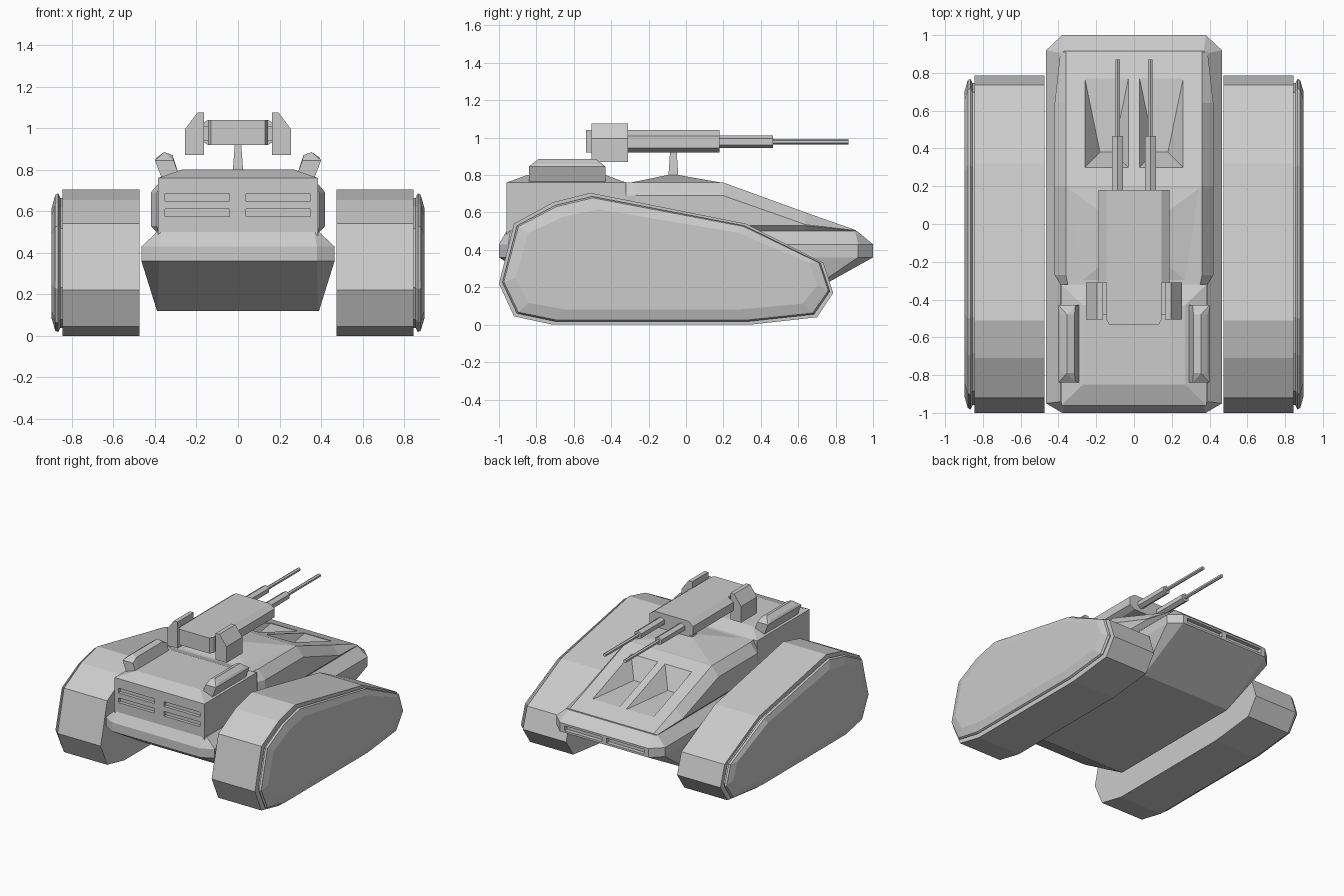
import bpy, bmesh, math

if "Cube" in bpy.data.objects:
    bpy.data.objects.remove(bpy.data.objects["Cube"])


def finish(bm, name):
    bmesh.ops.recalc_face_normals(bm, faces=bm.faces)
    me = bpy.data.meshes.new(name)
    bm.to_mesh(me)
    bm.free()
    ob = bpy.data.objects.new(name, me)
    bpy.context.collection.objects.link(ob)
    return ob


def loft(name, rings):
    """Skin a closed solid through rings with equal point counts."""
    bm = bmesh.new()
    vs = [[bm.verts.new(p) for p in r] for r in rings]
    n = len(vs[0])
    for a, b in zip(vs, vs[1:]):
        for i in range(n):
            j = (i + 1) % n
            bm.faces.new((a[i], a[j], b[j], b[i]))
    bm.faces.new(vs[0])
    bm.faces.new(vs[-1])
    return finish(bm, name)


def hull(name, pts):
    bm = bmesh.new()
    for p in pts:
        bm.verts.new(p)
    res = bmesh.ops.convex_hull(bm, input=bm.verts)
    loose = [v for v in bm.verts if not v.link_faces]
    bmesh.ops.delete(bm, geom=loose, context='VERTS')
    bmesh.ops.dissolve_limit(bm, angle_limit=0.01, verts=bm.verts, edges=bm.edges)
    return finish(bm, name)


def box(name, x0, x1, y0, y1, z0, z1):
    return hull(name, [(x, y, z) for x in (x0, x1) for y in (y0, y1) for z in (z0, z1)])


def rect(x, y0, y1, z):
    return [(-x, y0, z), (x, y0, z), (x, y1, z), (-x, y1, z)]


def section(half, y):
    """Symmetric cross-section at y from its right half, bottom to top."""
    return [(x, y, z) for x, z in half] + [(-x, y, z) for x, z in reversed(half)]


def cut(ob, cutters):
    bpy.context.view_layer.objects.active = ob
    for c in cutters:
        c.hide_render = True
        m = ob.modifiers.new("cut", 'BOOLEAN')
        m.operation = 'DIFFERENCE'
        m.solver = 'EXACT'
        m.object = c
        bpy.ops.object.modifier_apply(modifier=m.name)
        bpy.data.objects.remove(c)


# Lower hull: wide octagonal belt tapering to a narrower floor
def belt(x0, x1, yr, yrc, yfc, yf, z):
    return [(-x0, yr, z), (x0, yr, z), (x1, yrc, z), (x1, yfc, z),
            (x0, yf, z), (-x0, yf, z), (-x1, yfc, z), (-x1, yrc, z)]


lower = loft("lower_hull", [
    belt(0.385, 0.39, -0.6, -0.595, 0.565, 0.57, 0.12),
    belt(0.38, 0.465, -1.0, -0.95, 0.92, 1.0, 0.36),
    belt(0.38, 0.465, -1.0, -0.95, 0.92, 1.0, 0.43),
    belt(0.37, 0.39, -0.96, -0.94, 0.905, 0.915, 0.50)])
cut(lower, [box("nose_slot", min(s * .02, s * .34), max(s * .02, s * .34),
                0.97, 1.1, 0.376, 0.414) for s in (-1, 1)])

# Front deck: chamfered body sloping down to the nose
deck = loft("front_deck", [
    section([(.38, .48), (.385, .50), (.39, .53), (.39, .69), (.35, .76)], -0.32),
    section([(.38, .48), (.39, .50), (.42, .53), (.42, .69), (.36, .76)], -0.27),
    section([(.38, .48), (.39, .50), (.42, .53), (.42, .69), (.36, .76)], 0.20),
    section([(.38, .48), (.39, .50), (.42, .53), (.42, .535), (.36, .60)], 0.64),
    section([(.38, .48), (.385, .50), (.39, .502), (.39, .503), (.36, .505)], 0.91)])


# Two funnel-shaped recesses in the sloping deck
def recess(s):
    pts = [(s * x, y, .57) for x in (.11, .18) for y in (.38, .58)]
    for x in (.03, .26):
        for y in (.30, .77):
            z = .76 - .26 * (y - .2) / .71
            pts += [(s * x, y, z), (s * x, y, .9)]
    return hull("recess", pts)


cut(deck, [recess(-1), recess(1)])

# Rear engine box with hipped roof and four vents
engine = loft("engine_box", [
    rect(.385, -.96, -.32, .48), rect(.385, -.96, -.32, .76), rect(.27, -.85, -.43, .80)])
cut(engine, [box("vent", xc - .155, xc + .155, -1.1, -.935, z, z + .036)
             for xc in (-.197, .193) for z in (.575, .65)])

# Gun mount: shallow pyramid and post
loft("mount_base", [
    [(-.30, -.32, .755), (.30, -.32, .755), (.36, .2, .758), (-.36, .2, .758)],
    rect(.03, -.10, -.04, .80)])
loft("mount_post", [rect(.026, -.095, -.04, .78), rect(.015, -.085, -.05, .93)])

# Gun housing and narrower breech
half = [(.145, .92), (.188, .945), (.188, 1.01), (.145, 1.04)]
loft("gun_housing", [section(half, -.31), section(half, .18)])
loft("gun_breech", [
    section([(.13, .92), (.13, 1.04)], -.535),
    section([(.145, .92), (.145, 1.04)], -.51),
    section([(.145, .92), (.145, 1.04)], -.31)])


def hexagon(x, y, z, r):
    return [(x + r * math.sin(k * math.pi / 3), y, z + r * math.cos(k * math.pi / 3))
            for k in range(6)]


# Track outline (y, z) and inset copies for the side cover
outline = [(-1, .22), (-.92, .54), (-.71, .655), (-.51, .705), (.32, .54), (.735, .33),
           (.787, .17), (.70, .04), (.34, 0), (-.71, 0), (-.92, .045)]


def track_ring(x, inset):
    fy, fz = 1 - inset / .89, 1 - inset / .35
    return [(x, -.1 + (y + .1) * fy, .34 + (z - .34) * fz) for y, z in outline]


for s, side in ((-1, "left"), (1, "right")):
    loft(side + "_track", [track_ring(s * .475, 0), track_ring(s * .845, 0)])
    loft(side + "_track_cover", [track_ring(s * x, i) for x, i in (
        (.84, .04), (.855, .04), (.866, .018), (.88, .026), (.897, .085))])

    # Tilted roof pods
    hull(side + "_roof_pod",
         [(s * x, y, z) for y in (-.84, -.43)
          for x, z in ((.28, .76), (.36, .74), (.40, .845), (.31, .845))] +
         [(s * x, y, z) for y in (-.79, -.48)
          for x, z in ((.39, .86), (.355, .885), (.315, .87))])

    # Sensor ears and their brackets
    ear = [(.163, .87), (.255, .87), (.255, .995), (.195, 1.075), (.163, 1.075)]
    loft(side + "_gun_ear", [[(s * x, y, z) for x, z in ear] for y in (-.505, -.31)])
    box(side + "_ear_bracket", s * .13, s * .19, -.48, -.31, .94, 1.01)

    # Barrel sleeve and barrel
    loft(side + "_barrel_sleeve", [hexagon(s * .087, y, .978, .033) for y in (.17, .465)])
    loft(side + "_barrel", [hexagon(s * .087, y, .978, .014) for y in (.45, .87)])
